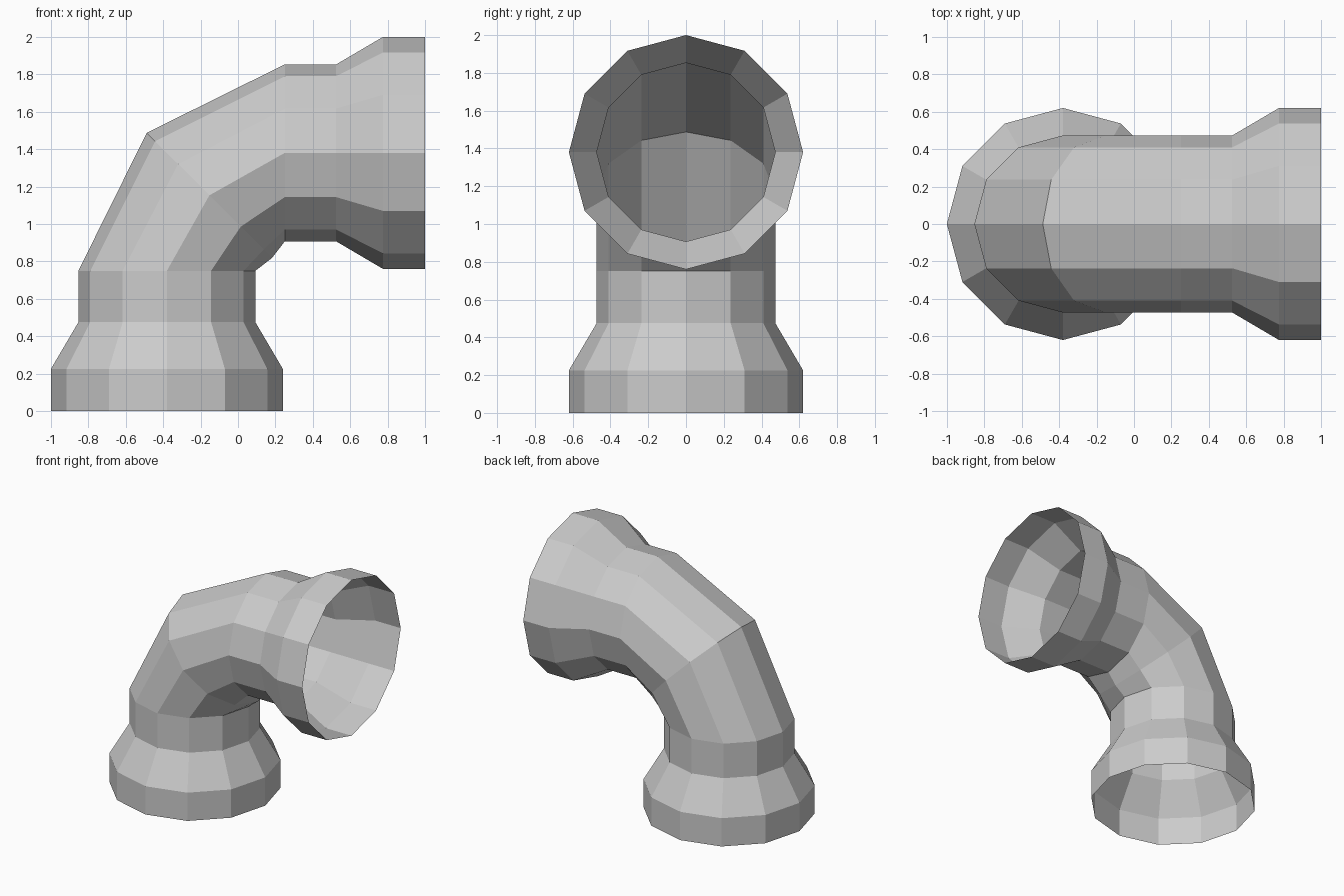
import bpy
import bmesh
from math import cos, sin, pi, radians
from mathutils import Vector

cube = bpy.data.objects.get("Cube")
if cube:
    bpy.data.objects.remove(cube, do_unlink=True)

SIDES = 12
PIPE, FLARE = 0.473, 0.62
AXIS_X, AXIS_Z = -0.38, 1.38

# Pale grey material
grey = bpy.data.materials.new("pale_grey")
grey.use_nodes = True
colour = (0.6, 0.6, 0.6, 1)
grey.diffuse_color = colour
grey.node_tree.nodes["Principled BSDF"].inputs["Base Color"].default_value = colour

# Stations along the pipe: centre x, centre z, tilt in degrees, radius
stations = [
    (AXIS_X, 0, 0, FLARE),
    (AXIS_X, 0.225, 0, FLARE),
    (AXIS_X, 0.475, 0, PIPE),
    (AXIS_X, 0.75, 0, PIPE),
    (-0.153, 1.153, 45, PIPE),
    (0.25, AXIS_Z, 90, PIPE),
    (0.525, AXIS_Z, 90, PIPE),
    (0.775, AXIS_Z, 90, FLARE),
    (1, AXIS_Z, 90, FLARE),
]


def add_ring(bm, x, z, tilt, radius):
    """Twelve-sided cross-section turned about the y axis."""
    t = radians(tilt)
    across = Vector((cos(t), 0, -sin(t)))
    side = Vector((0, 1, 0))
    ring = []
    for i in range(SIDES):
        a = 2 * pi * i / SIDES
        ring.append(bm.verts.new(Vector((x, 0, z)) + radius * (cos(a) * across + sin(a) * side)))
    return ring


# Open-ended elbow pipe with a flared collar at each end
bm = bmesh.new()
rings = [add_ring(bm, *s) for s in stations]
for low, high in zip(rings, rings[1:]):
    for i in range(SIDES):
        j = (i + 1) % SIDES
        bm.faces.new((low[i], low[j], high[j], high[i]))

mesh = bpy.data.meshes.new("elbow_pipe")
bm.to_mesh(mesh)
bm.free()
mesh.materials.append(grey)
pipe = bpy.data.objects.new("elbow_pipe", mesh)
bpy.context.collection.objects.link(pipe)
